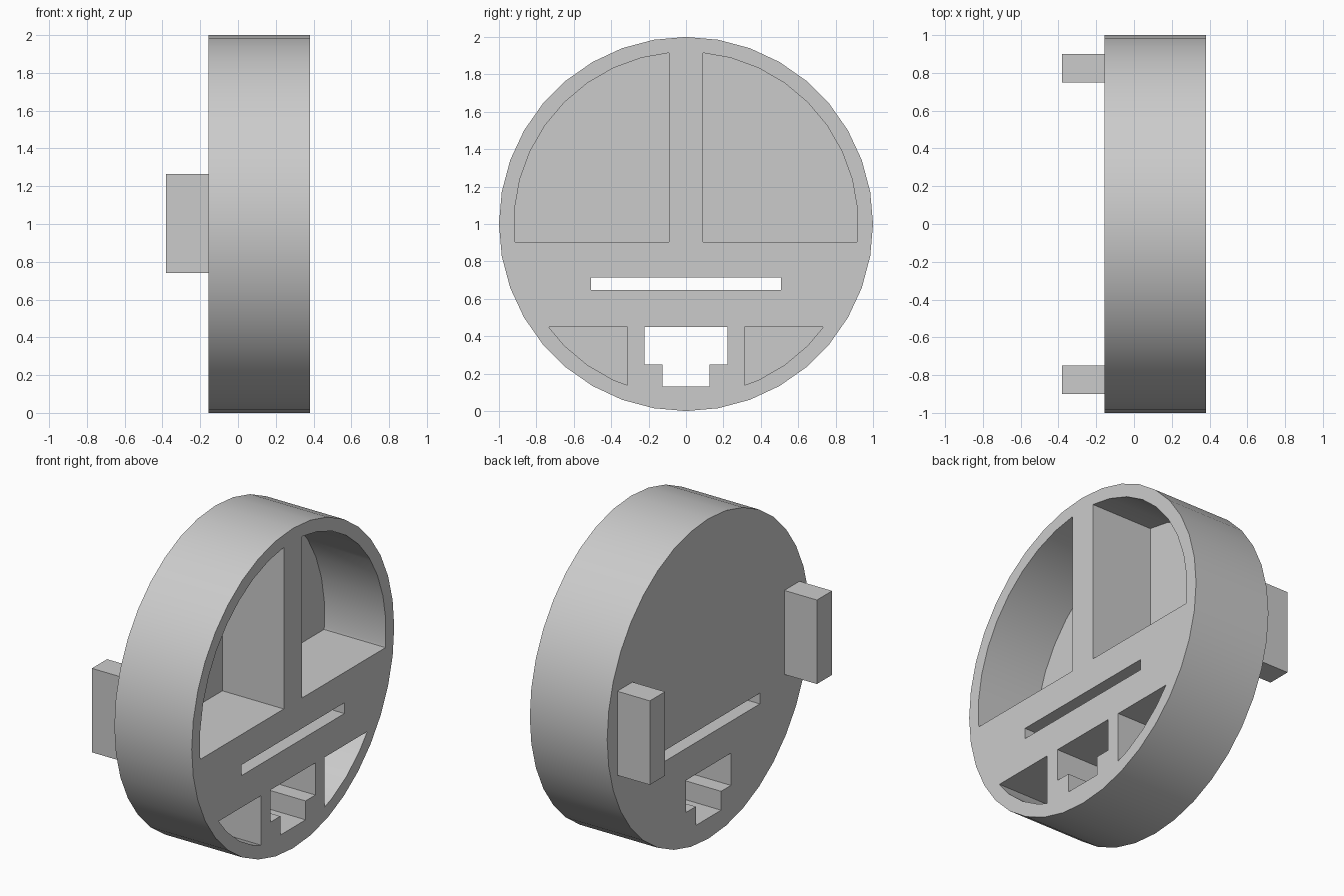
import bpy
import bmesh
from math import sin, cos, radians

cube = bpy.data.objects.get("Cube")
if cube:
    bpy.data.objects.remove(cube, do_unlink=True)

BACK, FACE, FLOOR, PEG_END = -0.155, 0.38, -0.045, -0.38
CENTRE_Z = 1.0

grey = bpy.data.materials.new("plain grey")
grey.use_nodes = True
colour = (0.6, 0.6, 0.6, 1)
grey.diffuse_color = colour
grey.node_tree.nodes["Principled BSDF"].inputs["Base Color"].default_value = colour


def circle(radius, offset=0):
    """36-sided outline in the y-z plane."""
    angles = [radians(10 * i + offset) for i in range(36)]
    return [(radius * cos(a), CENTRE_Z + radius * sin(a)) for a in angles]


def rectangle(y0, y1, z0, z1):
    return [(y0, z0), (y1, z0), (y1, z1), (y0, z1)]


def prism(name, outline, x0, x1, cuts=()):
    """Extrude a y-z outline along x; each cut (point, normal) trims it first."""
    bm = bmesh.new()
    bm.faces.new([bm.verts.new((x0, y, z)) for y, z in outline])
    for point, normal in cuts:
        bmesh.ops.bisect_plane(bm, geom=bm.verts[:] + bm.edges[:] + bm.faces[:],
                               plane_co=point, plane_no=normal, clear_outer=True)
    extruded = bmesh.ops.extrude_face_region(bm, geom=bm.faces[:])["geom"]
    moved = [v for v in extruded if isinstance(v, bmesh.types.BMVert)]
    bmesh.ops.translate(bm, verts=moved, vec=(x1 - x0, 0, 0))
    bmesh.ops.recalc_face_normals(bm, faces=bm.faces[:])
    mesh = bpy.data.meshes.new(name)
    bm.to_mesh(mesh)
    bm.free()
    mesh.materials.append(grey)
    obj = bpy.data.objects.new(name, mesh)
    bpy.context.collection.objects.link(obj)
    return obj


def activate(obj):
    bpy.ops.object.select_all(action='DESELECT')
    obj.select_set(True)
    bpy.context.view_layer.objects.active = obj


# Thick round body
body = prism("round_body", circle(1.0), BACK, FACE)

# Slot and stepped opening, cut right through
through = (BACK - 0.1, FACE + 0.1)
stepped = [(-0.125, 0.13), (0.125, 0.13), (0.125, 0.248), (0.222, 0.248),
           (0.222, 0.449), (-0.222, 0.449), (-0.222, 0.248), (-0.125, 0.248)]
cutters = [
    prism("slot_cutter", rectangle(-0.508, 0.508, 0.648, 0.715), *through),
    prism("stepped_cutter", stepped, *through),
]

# Blind pockets, bounded by the inner rim, on both sides
for side, s in (("left", 1), ("right", -1)):
    inner = circle(0.92, 5)
    cutters.append(prism("upper_pocket_cutter_" + side, inner, FLOOR, FACE + 0.1,
                         [((0, s * 0.09, 0), (0, -s, 0)), ((0, 0, 0.905), (0, 0, -1))]))
    cutters.append(prism("lower_pocket_cutter_" + side, inner, FLOOR, FACE + 0.1,
                         [((0, s * 0.314, 0), (0, -s, 0)), ((0, 0, 0.449), (0, 0, 1))]))

for cutter in cutters:
    cutter.hide_render = True
    activate(body)
    mod = body.modifiers.new("cut", 'BOOLEAN')
    mod.operation = 'DIFFERENCE'
    mod.solver = 'EXACT'
    mod.object = cutter
    bpy.ops.object.modifier_apply(modifier=mod.name)
    bpy.data.objects.remove(cutter, do_unlink=True)

activate(body)
bpy.ops.object.shade_smooth_by_angle(angle=radians(30))

# Two mounting pegs on the back
prism("rear_peg", rectangle(0.75, 0.9, 0.74, 1.265), PEG_END, BACK)
prism("front_peg", rectangle(-0.9, -0.75, 0.74, 1.265), PEG_END, BACK)
